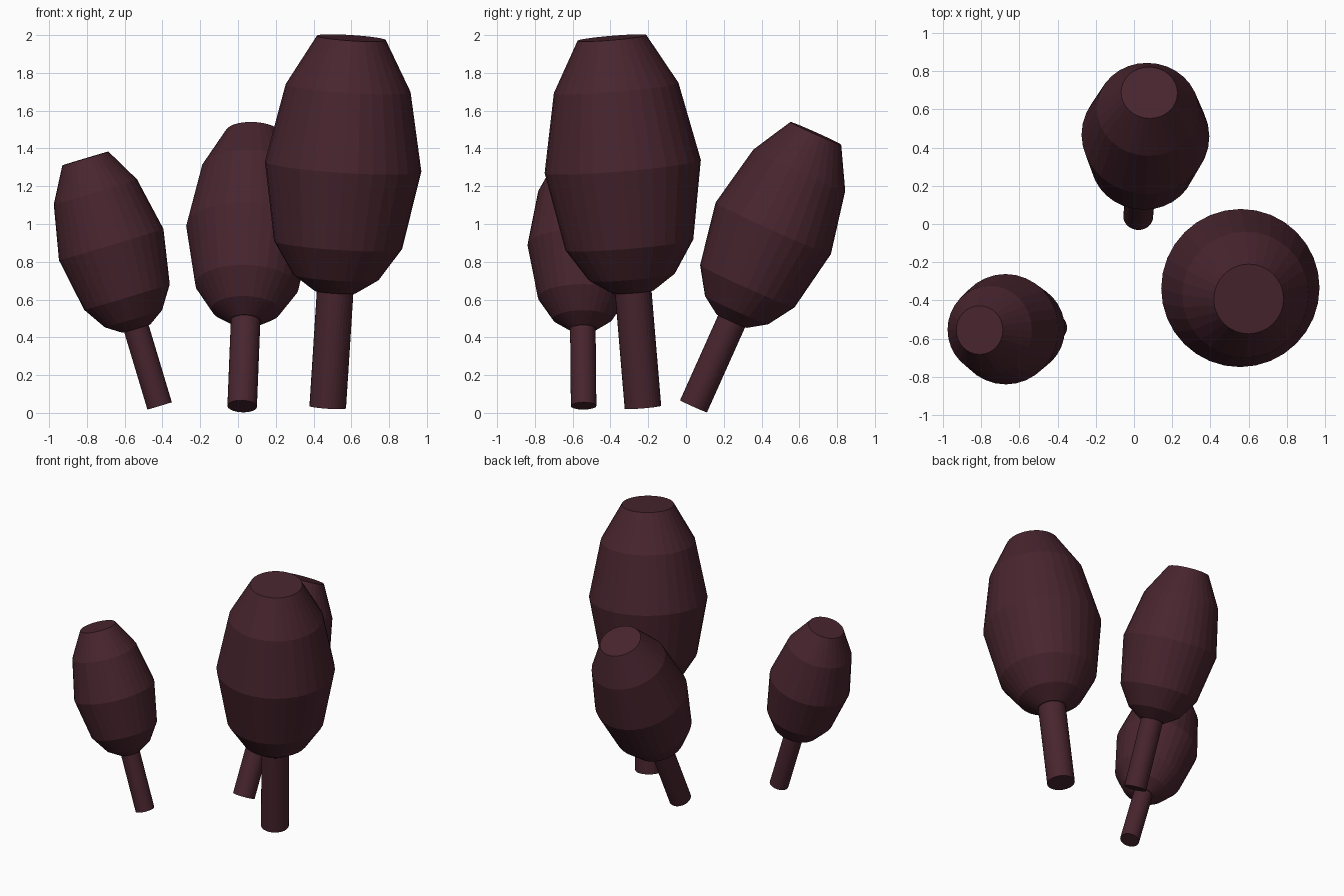
import bpy, bmesh, math
from mathutils import Vector

if "Cube" in bpy.data.objects:
    bpy.data.objects.remove(bpy.data.objects["Cube"])

SIDES = 32
mat = bpy.data.materials.new("dark plum brown")
mat.diffuse_color = (0.065, 0.018, 0.028, 1)
mat.use_nodes = True
mat.node_tree.nodes["Principled BSDF"].inputs["Base Color"].default_value = mat.diffuse_color

# profiles of the tallest plant as (radius, distance along its axis)
LENGTH = 1.966
STEM = [(0.097, 0.0), (0.097, 0.64)]
HEAD = [(0.11, 0.614), (0.227, 0.692), (0.34, 0.865),
        (0.415, 1.282), (0.331, 1.70), (0.183, LENGTH)]


def lathe(name, profile, base, top):
    """Closed faceted solid of revolution along the line base -> top."""
    axis = Vector(top) - Vector(base)
    scale = axis.length / LENGTH
    bm = bmesh.new()
    rings = []
    for r, h in profile:
        rings.append([bm.verts.new((r * scale * math.cos(2 * math.pi * i / SIDES),
                                    r * scale * math.sin(2 * math.pi * i / SIDES),
                                    h * scale)) for i in range(SIDES)])
    for a, b in zip(rings, rings[1:]):
        for i in range(SIDES):
            j = (i + 1) % SIDES
            bm.faces.new((a[i], a[j], b[j], b[i]))
    bm.faces.new(rings[0][::-1])
    bm.faces.new(rings[-1])
    mesh = bpy.data.meshes.new(name)
    bm.to_mesh(mesh)
    bm.free()
    mesh.materials.append(mat)
    ob = bpy.data.objects.new(name, mesh)
    ob.location = base
    ob.rotation_mode = 'QUATERNION'
    ob.rotation_quaternion = Vector((0, 0, 1)).rotation_difference(axis)
    bpy.context.collection.objects.link(ob)


# three leaning plants: base centre and tip centre
plants = {
    "tall": ((0.475, -0.228, 0.03), (0.60, -0.392, 1.985)),
    "back": ((0.022, 0.04, 0.035), (0.08, 0.687, 1.48)),
    "left": ((-0.415, -0.542, 0.037), (-0.808, -0.555, 1.347)),
}
for name, (base, top) in plants.items():
    lathe(name + "_stem", STEM, base, top)
    lathe(name + "_head", HEAD, base, top)
